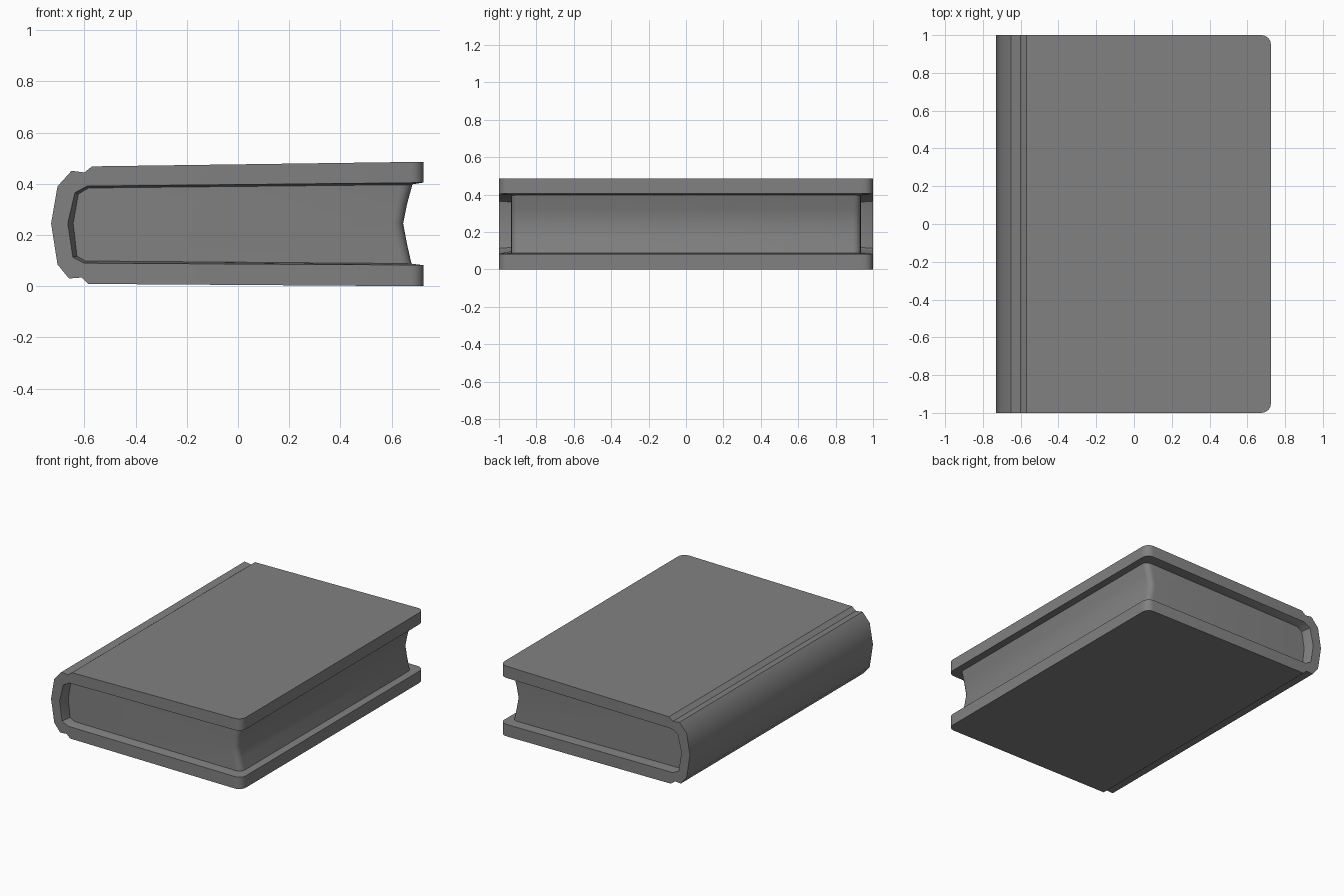
import bpy, bmesh

if "Cube" in bpy.data.objects:
    bpy.data.objects.remove(bpy.data.objects["Cube"])

grey = bpy.data.materials.new("book grey")
grey.use_nodes = True
COLOUR = (0.22, 0.22, 0.22, 1)
grey.diffuse_color = COLOUR
grey.node_tree.nodes["Principled BSDF"].inputs["Base Color"].default_value = COLOUR


def loft(name, sections, is_corner, radius):
    """Skin (y, profile) sections, cap the ends and round the chosen edges."""
    bm = bmesh.new()
    rings = [[bm.verts.new((x, y, z)) for x, z in prof] for y, prof in sections]
    for a, b in zip(rings, rings[1:]):
        for i in range(len(a)):
            j = (i + 1) % len(a)
            bm.faces.new((a[i], a[j], b[j], b[i]))
    bm.faces.new(rings[0])
    bm.faces.new(rings[-1])
    bmesh.ops.recalc_face_normals(bm, faces=bm.faces)
    edges = [e for e in bm.edges if all(is_corner(v.co) for v in e.verts)
             and abs(e.verts[0].co.y - e.verts[1].co.y) < 0.01]
    bmesh.ops.bevel(bm, geom=edges, offset=radius, segments=4,
                    affect='EDGES', profile=0.5)
    mesh = bpy.data.meshes.new(name)
    bm.to_mesh(mesh)
    bm.free()
    mesh.materials.append(grey)
    obj = bpy.data.objects.new(name, mesh)
    bpy.context.collection.objects.link(obj)
    bpy.ops.object.select_all(action='DESELECT')
    obj.select_set(True)
    bpy.context.view_layer.objects.active = obj
    bpy.ops.object.shade_smooth_by_angle(angle=0.6)
    return obj


# Cover: outer outline with hinge grooves, and an inner outline that narrows to the pages
outer = [(0.725, 0.486), (-0.57, 0.468), (-0.6, 0.444), (-0.65, 0.451),
         (-0.705, 0.39), (-0.73, 0.245), (-0.705, 0.085), (-0.66, 0.03),
         (-0.61, 0.034), (-0.585, 0.009), (0.725, 0)]
mouth = [(0.725, 0.082), (0.67, 0.083), (-0.6, 0.09), (-0.645, 0.113), (-0.665, 0.245),
         (-0.637, 0.365), (-0.59, 0.391), (0.67, 0.404), (0.725, 0.405)]
throat = [(0.725, 0.082), (0.67, 0.089), (-0.595, 0.099), (-0.628, 0.118), (-0.642, 0.245),
          (-0.622, 0.36), (-0.583, 0.383), (0.67, 0.396), (0.725, 0.405)]
loft("cover",
     [(-1, outer + mouth), (-0.93, outer + throat), (0.93, outer + throat), (1, outer + mouth)],
     lambda p: p.x > 0.72 and abs(p.y) > 0.99, 0.05)

# Page block: set back from the cover, with a hollow fore edge
pages = [(0.682, 0.4), (0.66, 0.32), (0.645, 0.245), (0.66, 0.165), (0.678, 0.086),
         (-0.6, 0.094), (-0.635, 0.115), (-0.65, 0.245), (-0.63, 0.363), (-0.588, 0.387)]
loft("page_block", [(-0.935, pages), (0.935, pages)],
     lambda p: p.x > 0.6, 0.04)
